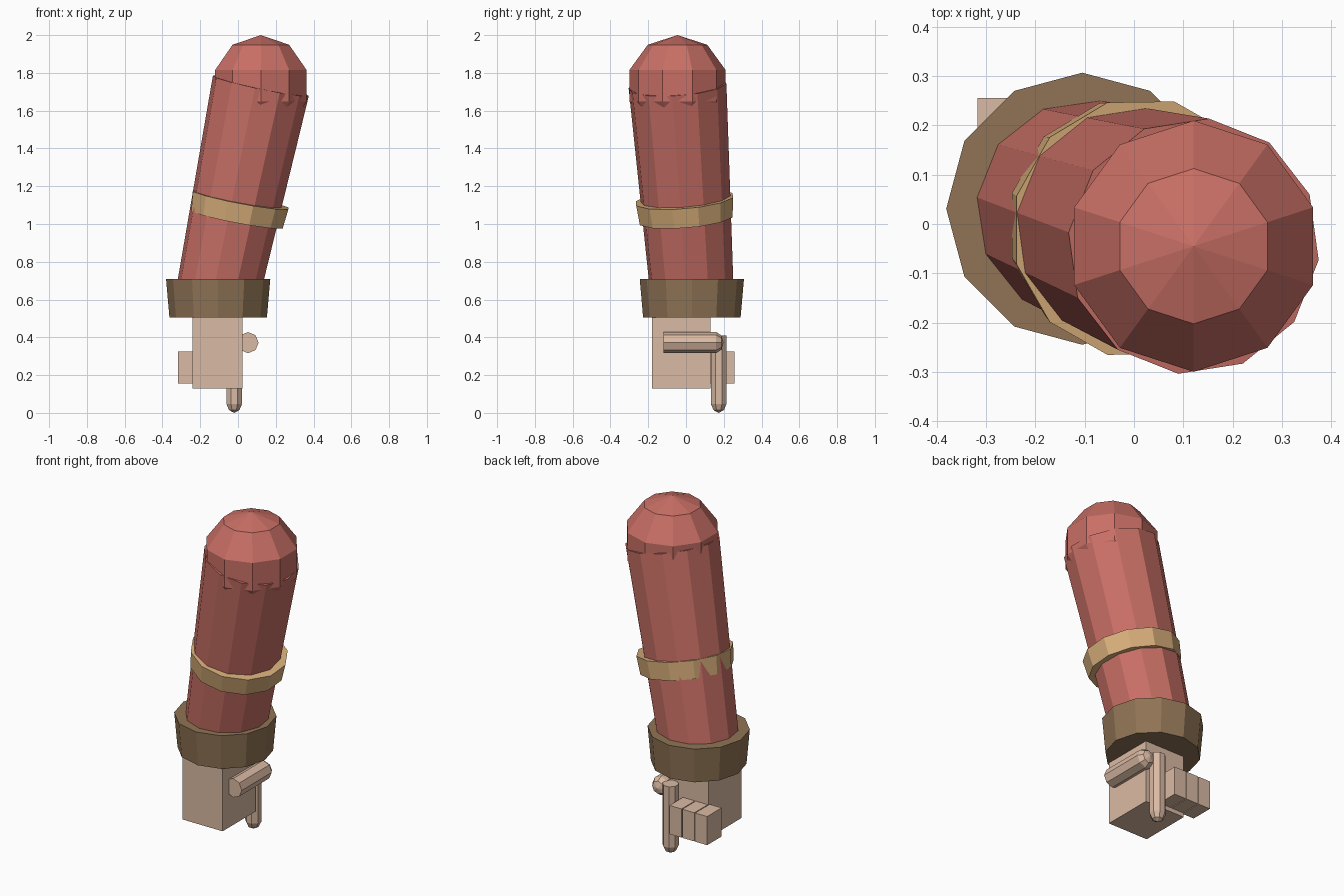
import bpy, bmesh, math
from mathutils import Vector

if "Cube" in bpy.data.objects:
    bpy.data.objects.remove(bpy.data.objects["Cube"])


def material(name, r, g, b):
    m = bpy.data.materials.new(name)
    lin = [((c / 255 + 0.055) / 1.055) ** 2.4 for c in (r, g, b)]
    m.diffuse_color = (*lin, 1)
    m.use_nodes = True
    m.node_tree.nodes["Principled BSDF"].inputs["Base Color"].default_value = m.diffuse_color
    return m


RED = material("sleeve red", 200, 111, 101)
TAN = material("band tan", 216, 174, 122)
BROWN = material("cuff brown", 144, 116, 85)
SKIN = material("skin", 218, 186, 163)


def finish(bm, name, mat):
    bmesh.ops.recalc_face_normals(bm, faces=bm.faces)
    mesh = bpy.data.meshes.new(name)
    bm.to_mesh(mesh)
    bm.free()
    mesh.materials.append(mat)
    obj = bpy.data.objects.new(name, mesh)
    bpy.context.collection.objects.link(obj)
    return obj


def lathe(name, mat, origin, axis, profile, sides, ref, offset=0):
    """Turn (radius, distance) pairs around an axis; ref sets the zero angle."""
    w = Vector(axis).normalized()
    u = Vector(ref)
    u = (u - w * u.dot(w)).normalized()
    v = w.cross(u)
    bm = bmesh.new()
    rings = []
    for r, d in profile:
        c = Vector(origin) + w * d
        if r == 0:
            rings.append([bm.verts.new(c)] * sides)
            continue
        ring = []
        for i in range(sides):
            a = math.radians(offset) + 2 * math.pi * i / sides
            ring.append(bm.verts.new(c + (u * math.cos(a) + v * math.sin(a)) * r))
        rings.append(ring)
    for lo, hi in zip(rings, rings[1:]):
        for i in range(sides):
            j = (i + 1) % sides
            bm.faces.new(list(dict.fromkeys((lo[i], lo[j], hi[j], hi[i]))))
    # flat caps on open ends
    for (r, d), ring in ((profile[0], rings[0]), (profile[-1], rings[-1])):
        if r > 0:
            bm.faces.new(ring)
    return finish(bm, name, mat)


def box(name, mat, lo, hi):
    bm = bmesh.new()
    bmesh.ops.create_cube(bm, size=1)
    for v in bm.verts:
        v.co = [(a + b) / 2 + c * (b - a) for a, b, c in zip(lo, hi, v.co)]
    return finish(bm, name, mat)


X, Y, Z = (1, 0, 0), (0, 1, 0), (0, 0, 1)

# Rounded shoulder: coarse ball
R = 0.268
SHOULDER = (0.121, -0.045, 2 - R)
ball = [(0 if k in (0, 5) else R * math.sin(k * math.pi / 5), -R * math.cos(k * math.pi / 5))
        for k in range(6)]
lathe("shoulder", RED, SHOULDER, Z, ball, 10, Y)

# Leaning, tapered sleeve
lathe("sleeve", RED, SHOULDER, (0.208, -0.07, 1), [(0.221, -1.16), (0.261, 0)], 12, X, -7)

# Band around the sleeve
lathe("sleeve_band", TAN, (0.004, -0.004, 1.078), (0.19, -0.085, 1),
      [(0.255, -0.053), (0.266, 0.053)], 12, X, 15)

# Cuff at the wrist
lathe("cuff", BROWN, (-0.105, 0.031, 0.505), Z, [(0.258, 0), (0.276, 0.205)], 12, X)

# Palm and three curled fingers
box("palm", SKIN, (-0.24, -0.18, 0.13), (0.025, 0.13, 0.52))
for i in range(3):
    x = -0.318 + i * 0.084
    box(f"curled_finger_{i + 1}", SKIN, (x, 0.12, 0.155), (x + 0.079, 0.256, 0.325))

# Pointing finger and thumb: flat at one end, rounded at the other
lathe("pointing_finger", SKIN, (-0.02, 0.173, 0.41), (0, 0, -1),
      [(0.045, 0), (0.045, 0.362), (0.030, 0.395), (0, 0.41)], 8, X, 22.5)
lathe("thumb", SKIN, (0.053, -0.12, 0.372), Y,
      [(0.056, 0), (0.056, 0.28), (0.038, 0.307), (0, 0.319)], 8, X)
